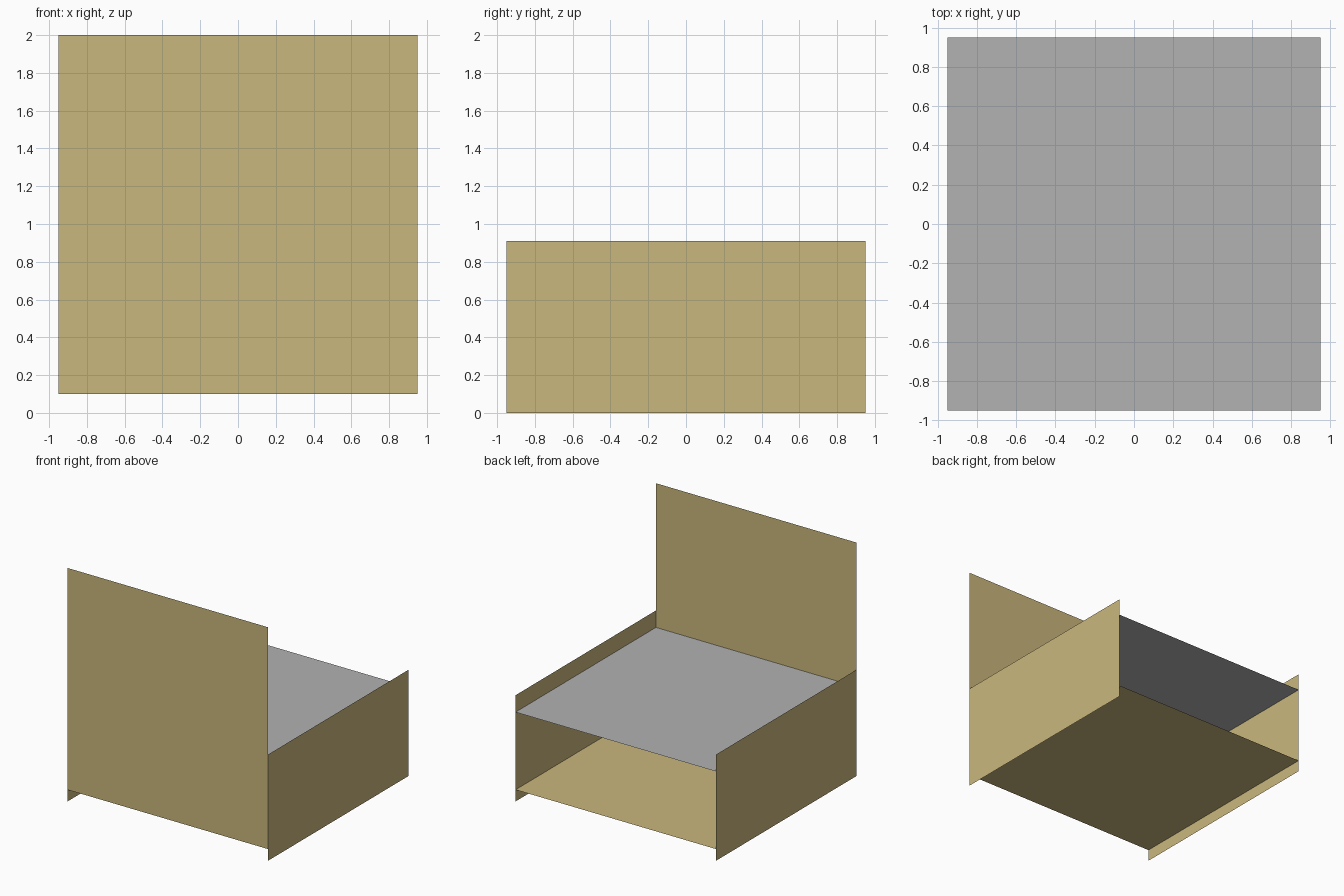
import bpy
from mathutils import Vector

cube = bpy.data.objects.get("Cube")
if cube:
    bpy.data.objects.remove(cube)


def make_material(name, color):
    mat = bpy.data.materials.new(name)
    mat.use_nodes = True
    mat.diffuse_color = color
    mat.node_tree.nodes["Principled BSDF"].inputs["Base Color"].default_value = color
    return mat


def make_panel(name, corner, edge_a, edge_b, mat):
    """Flat sheet spanned by two edges from one corner."""
    c, a, b = Vector(corner), Vector(edge_a), Vector(edge_b)
    mesh = bpy.data.meshes.new(name)
    mesh.from_pydata([c, c + a, c + a + b, c + b], [], [(0, 1, 2, 3)])
    mesh.materials.append(mat)
    obj = bpy.data.objects.new(name, mesh)
    bpy.context.collection.objects.link(obj)
    return obj


wood = make_material("tan wood", (0.584, 0.474, 0.205, 1))
grey = make_material("grey top", (0.447, 0.447, 0.447, 1))

half = 0.95          # half of the square footprint
width = 2 * half
height = 2.0         # top of the tall panel
side_height = 0.91
shelf_z = 0.10
top_z = 0.765

# Tall upright panel, raised to the shelf level
make_panel("tall_panel", (-half, -half, shelf_z),
           (width, 0, 0), (0, 0, height - shelf_z), wood)

# Side panels reaching the floor, facing outwards
make_panel("left_side", (half, -half, 0),
           (0, width, 0), (0, 0, side_height), wood)
make_panel("right_side", (-half, half, 0),
           (0, -width, 0), (0, 0, side_height), wood)

# Horizontal boards between the sides
for name, z, mat in (("lower_shelf", shelf_z, wood), ("top_board", top_z, grey)):
    make_panel(name, (-half, -half, z), (width, 0, 0), (0, width, 0), mat)
